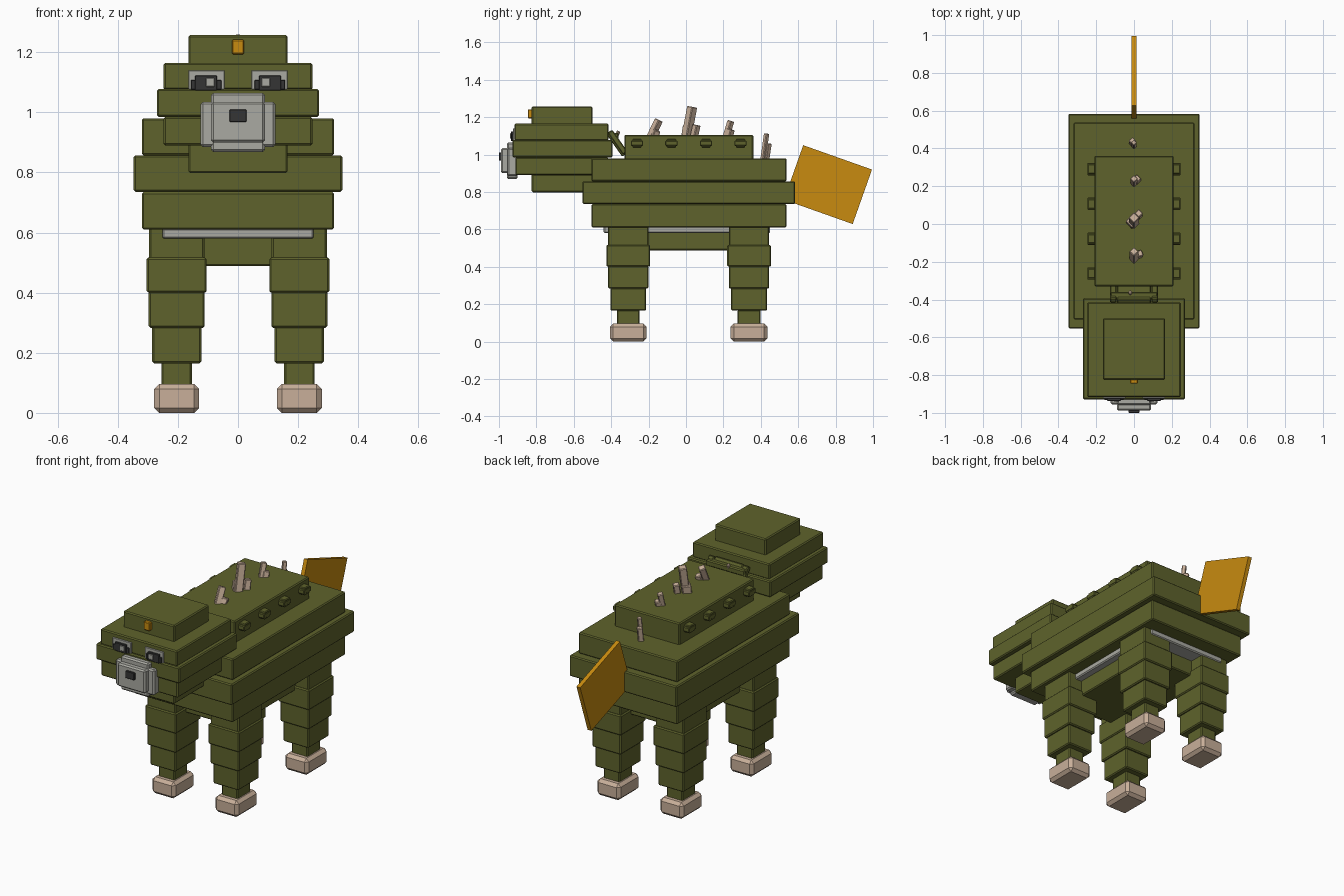
import bpy
import bmesh
from math import radians
from mathutils import Matrix, Vector

cube = bpy.data.objects.get("Cube")
if cube:
    bpy.data.objects.remove(cube, do_unlink=True)


def material(name, r, g, b):
    m = bpy.data.materials.new(name)
    m.use_nodes = True
    m.diffuse_color = (r, g, b, 1)
    m.node_tree.nodes["Principled BSDF"].inputs["Base Color"].default_value = (r, g, b, 1)
    return m


OLIVE = material("olive", 0.113, 0.124, 0.025)
TAN = material("tan", 0.58, 0.43, 0.32)
GREY = material("light grey", 0.40, 0.40, 0.36)
DARK = material("charcoal", 0.035, 0.035, 0.035)
ORANGE = material("amber", 0.58, 0.26, 0.005)


def block(name, mat, centre, size, bevel=0.006, rot=None):
    """Box with slightly chamfered edges."""
    bm = bmesh.new()
    bmesh.ops.create_cube(bm, size=1)
    bmesh.ops.scale(bm, vec=size, verts=bm.verts)
    if bevel:
        bmesh.ops.bevel(bm, geom=bm.edges[:], offset=bevel, segments=1, affect='EDGES')
    turn = rot or Matrix.Identity(4)
    bmesh.ops.transform(bm, matrix=Matrix.Translation(centre) @ turn, verts=bm.verts)
    mesh = bpy.data.meshes.new(name)
    bm.to_mesh(mesh)
    bm.free()
    mesh.materials.append(mat)
    obj = bpy.data.objects.new(name, mesh)
    bpy.context.collection.objects.link(obj)
    return obj


def span(name, mat, x, y, z, bevel=0.006):
    """Box given by its (low, high) range on each axis."""
    ranges = (x, y, z)
    return block(name, mat, [(a + b) / 2 for a, b in ranges],
                 [b - a for a, b in ranges], bevel)


def layer(name, mat, half_x, y0, y1, z0, z1, bevel=0.006):
    return span(name, mat, (-half_x, half_x), (y0, y1), (z0, z1), bevel)


# Stepped body
layer("back_slab", OLIVE, 0.21, -0.33, 0.36, 0.97, 1.105)
layer("body_upper", OLIVE, 0.32, -0.505, 0.537, 0.857, 0.98)
layer("body_middle", OLIVE, 0.347, -0.553, 0.583, 0.735, 0.857)
layer("body_lower", OLIVE, 0.32, -0.505, 0.537, 0.61, 0.735)
layer("belly_plate", GREY, 0.252, -0.44, 0.45, 0.58, 0.615)
layer("belly_slab", OLIVE, 0.21, -0.33, 0.36, 0.488, 0.60)

# Stepped head
layer("head_cap", OLIVE, 0.165, -0.825, -0.50, 1.155, 1.257)
layer("head_upper", OLIVE, 0.248, -0.917, -0.415, 1.075, 1.165)
layer("head_middle", OLIVE, 0.27, -0.928, -0.393, 0.985, 1.078)
layer("head_lower", OLIVE, 0.248, -0.912, -0.415, 0.89, 0.985)
layer("chin", OLIVE, 0.165, -0.825, -0.48, 0.798, 0.895)
layer("forehead_gem", ORANGE, 0.02, -0.845, -0.82, 1.193, 1.242, 0.004)

# Muzzle and nose
layer("muzzle_wide", GREY, 0.125, -0.955, -0.90, 0.885, 1.035, 0.008)
layer("muzzle_tall", GREY, 0.09, -0.957, -0.90, 0.868, 1.065, 0.008)
layer("muzzle_front", GREY, 0.09, -0.988, -0.94, 0.90, 1.035, 0.008)
layer("nose", DARK, 0.028, -1.0, -0.97, 0.968, 1.01, 0.002)

# Eyes
for side, s in (("left", 1), ("right", -1)):
    def eye_part(name, mat, x0, x1, front, z0, z1):
        span(f"{side}_{name}", mat, sorted((s * x0, s * x1)), (front, -0.91), (z0, z1), 0.002)
    eye_part("eye_white", GREY, 0.045, 0.165, -0.924, 1.075, 1.14)
    eye_part("eye_lid", DARK, 0.055, 0.157, -0.932, 1.075, 1.108)
    eye_part("pupil", DARK, 0.07, 0.143, -0.936, 1.073, 1.123)
    eye_part("eye_glint", GREY, 0.078, 0.106, -0.94, 1.085, 1.114)

# Tilted neck bracket
lean = Matrix.Rotation(radians(35), 4, 'X')
block("neck_plate", OLIVE, (0, -0.37, 1.06), (0.18, 0.035, 0.15), 0.005, lean)
for s in (-1, 1):
    block("neck_strut", OLIVE, (s * 0.11, -0.365, 1.065), (0.035, 0.03, 0.14), 0.005, lean)
layer("neck_bar", OLIVE, 0.125, -0.40, -0.36, 1.08, 1.115)

# Small studs along both sides of the back
for s in (-1, 1):
    for y in (-0.262, -0.078, 0.107, 0.291):
        block("side_stud", OLIVE, (s * 0.222, y, 1.06), (0.05, 0.066, 0.028), 0.004)
        block("side_stud_core", OLIVE, (s * 0.222, y, 1.06), (0.046, 0.05, 0.044), 0.004)

# Legs: (half width, half depth, bottom, top) per segment
SEGMENTS = ((0.092, 0.108, 0.51, 0.62), (0.10, 0.117, 0.40, 0.517),
            (0.093, 0.108, 0.283, 0.405), (0.082, 0.096, 0.165, 0.288),
            (0.051, 0.061, 0.08, 0.17))
for end, y in (("front", -0.309), ("rear", 0.337)):
    for side, x in (("left", 0.204), ("right", -0.204)):
        for hx, hy, z0, z1 in SEGMENTS:
            block(f"{end}_{side}_leg", OLIVE, (x, y, (z0 + z1) / 2),
                  (2 * hx, 2 * hy, z1 - z0))
        block(f"{end}_{side}_foot", TAN, (x, y, 0.048), (0.15, 0.196, 0.096), 0.017)


def spike(name, base, tip, thick):
    """Square prism, turned edge-forward, running from base to tip."""
    a, b = Vector(base), Vector(tip)
    aim = (b - a).to_track_quat('Z', 'Y').to_matrix().to_4x4()
    turn = aim @ Matrix.Rotation(radians(45), 4, 'Z')
    block(name, TAN, (a + b) / 2, (thick, thick, (b - a).length), 0.004, turn)


# Spikes down the spine
spike("front_spike", (0, -0.195, 1.08), (0, -0.145, 1.185), 0.036)
spike("front_spike_foot", (0.02, -0.175, 1.08), (0.03, -0.155, 1.13), 0.034)
spike("tall_spike", (0, 0.0, 1.08), (0, 0.033, 1.255), 0.042)
spike("tall_spike_base", (-0.01, 0.005, 1.08), (-0.01, 0.015, 1.15), 0.05)
spike("tall_spike_side", (0.025, 0.04, 1.08), (0.025, 0.057, 1.158), 0.034)
spike("rear_spike", (0, 0.21, 1.08), (0, 0.24, 1.18), 0.03)
spike("rear_spike_base", (0.015, 0.225, 1.08), (0.015, 0.24, 1.135), 0.034)
spike("tail_spike", (0, 0.41, 0.96), (0, 0.431, 1.112), 0.024)
spike("tail_spike_base", (-0.008, 0.425, 0.96), (-0.008, 0.44, 1.06), 0.03)
spike("neck_spike", (-0.02, -0.375, 1.09), (-0.02, -0.36, 1.125), 0.018)

# Flat tail paddle, tipped downward
block("tail_paddle", ORANGE, (0, 0.759, 0.839), (0.024, 0.39, 0.309), 0,
      Matrix.Rotation(radians(-19.5), 4, 'X'))
